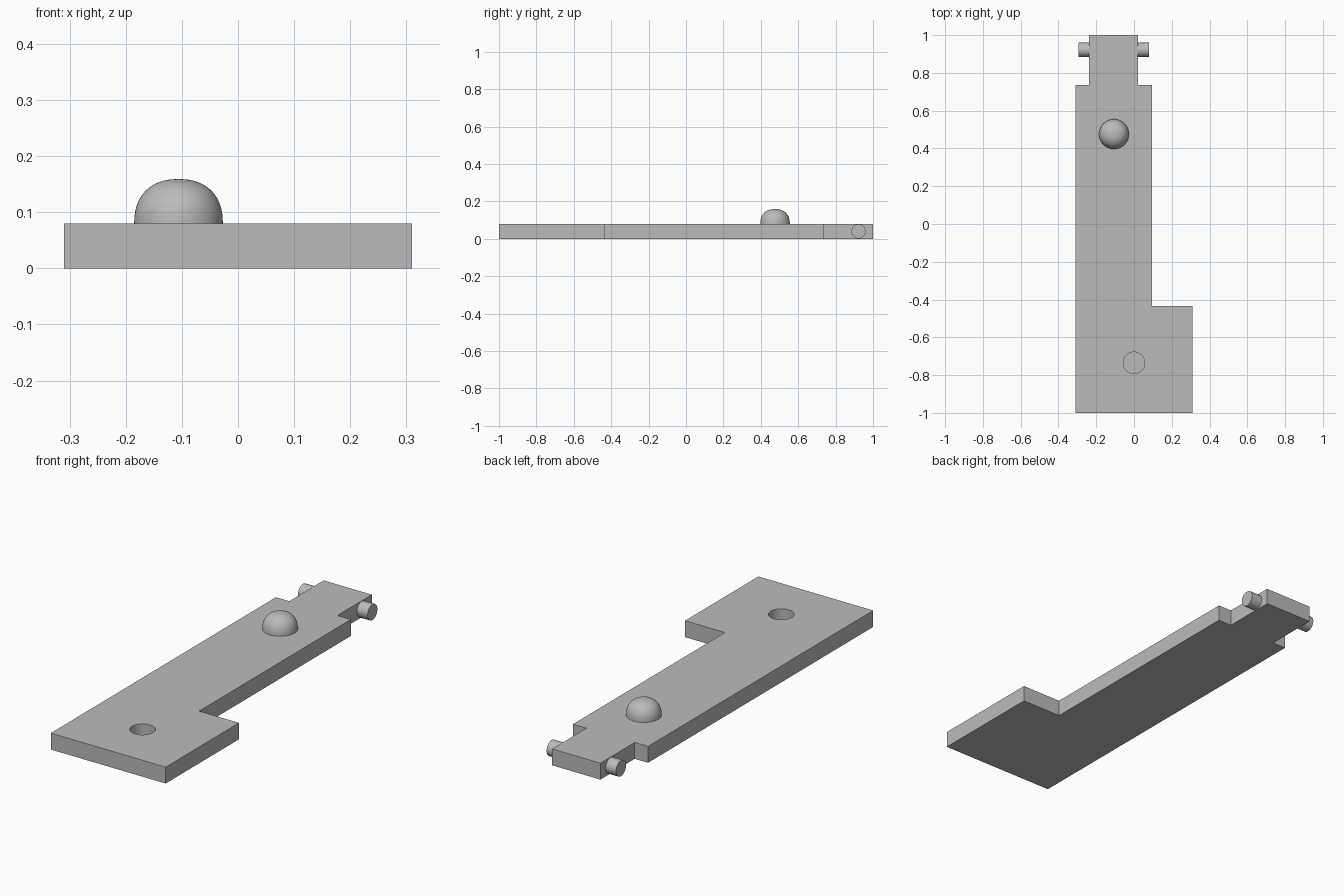
import bpy, bmesh, math
from mathutils import Matrix

cube = bpy.data.objects.get("Cube")
if cube:
    bpy.data.objects.remove(cube, do_unlink=True)

THICK = 0.08

grey = bpy.data.materials.new("plain grey")
grey.use_nodes = True
GREY = (0.5, 0.5, 0.5, 1)
grey.diffuse_color = GREY
grey.node_tree.nodes["Principled BSDF"].inputs["Base Color"].default_value = GREY


def make_object(name, bm, smooth=True):
    bmesh.ops.recalc_face_normals(bm, faces=bm.faces)
    mesh = bpy.data.meshes.new(name)
    bm.to_mesh(mesh)
    bm.free()
    mesh.materials.append(grey)
    ob = bpy.data.objects.new(name, mesh)
    bpy.context.collection.objects.link(ob)
    if smooth:
        bpy.ops.object.select_all(action='DESELECT')
        ob.select_set(True)
        bpy.context.view_layer.objects.active = ob
        bpy.ops.object.shade_smooth_by_angle(angle=math.radians(35))
    return ob


def cylinder(name, radius, depth, matrix):
    bm = bmesh.new()
    bmesh.ops.create_cone(bm, cap_ends=True, segments=64, radius1=radius,
                          radius2=radius, depth=depth, matrix=matrix)
    return make_object(name, bm)


# Flat plate with a wide foot and a narrow tab
outline = [(-0.31, -1), (0.31, -1), (0.31, -0.435), (0.095, -0.435),
           (0.095, 0.735), (0.022, 0.735), (0.022, 1), (-0.238, 1),
           (-0.238, 0.735), (-0.31, 0.735)]
bm = bmesh.new()
base = bm.faces.new([bm.verts.new((x, y, 0)) for x, y in outline])
top = bmesh.ops.extrude_face_region(bm, geom=[base])["geom"]
bmesh.ops.translate(bm, vec=(0, 0, THICK),
                    verts=[v for v in top if isinstance(v, bmesh.types.BMVert)])
plate = make_object("plate", bm, smooth=False)

# Blind round hole in the foot
cutter = cylinder("hole_cutter", 0.057, 0.12,
                  Matrix.Translation((0, -0.735, THICK)))
cutter.hide_render = True
cutter.hide_viewport = True
cut = plate.modifiers.new("hole", 'BOOLEAN')
cut.object = cutter
cut.operation = 'DIFFERENCE'
cut.solver = 'EXACT'
bpy.context.view_layer.objects.active = plate
bpy.ops.object.modifier_apply(modifier=cut.name)
bpy.data.objects.remove(cutter, do_unlink=True)
bpy.ops.object.select_all(action='DESELECT')
plate.select_set(True)
bpy.ops.object.shade_smooth_by_angle(angle=math.radians(35))

# Side pegs on the tab
for name, x0, x1 in (("right_peg", -0.295, -0.23), ("left_peg", 0.015, 0.08)):
    cylinder(name, 0.038, x1 - x0,
             Matrix.Translation(((x0 + x1) / 2, 0.922, THICK / 2))
             @ Matrix.Rotation(math.pi / 2, 4, 'Y'))

# Slightly flattened dome button, spun from a rounded profile
RADIUS, HEIGHT, POWER, STEPS = 0.079, 0.079, 2.3, 16
bm = bmesh.new()
profile = []
for i in range(STEPS + 1):
    a = math.pi / 2 * i / STEPS
    r = RADIUS * max(math.cos(a), 0) ** (2 / POWER) if i < STEPS else 0
    profile.append(bm.verts.new((r, 0, HEIGHT * math.sin(a) ** (2 / POWER))))
edges = [bm.edges.new(pair) for pair in zip(profile, profile[1:])]
bmesh.ops.spin(bm, geom=profile + edges, cent=(0, 0, 0), axis=(0, 0, 1),
               angle=2 * math.pi, steps=64)
bmesh.ops.remove_doubles(bm, verts=bm.verts, dist=0.0001)
dome = make_object("dome_button", bm)
dome.location = (-0.106, 0.476, THICK)
